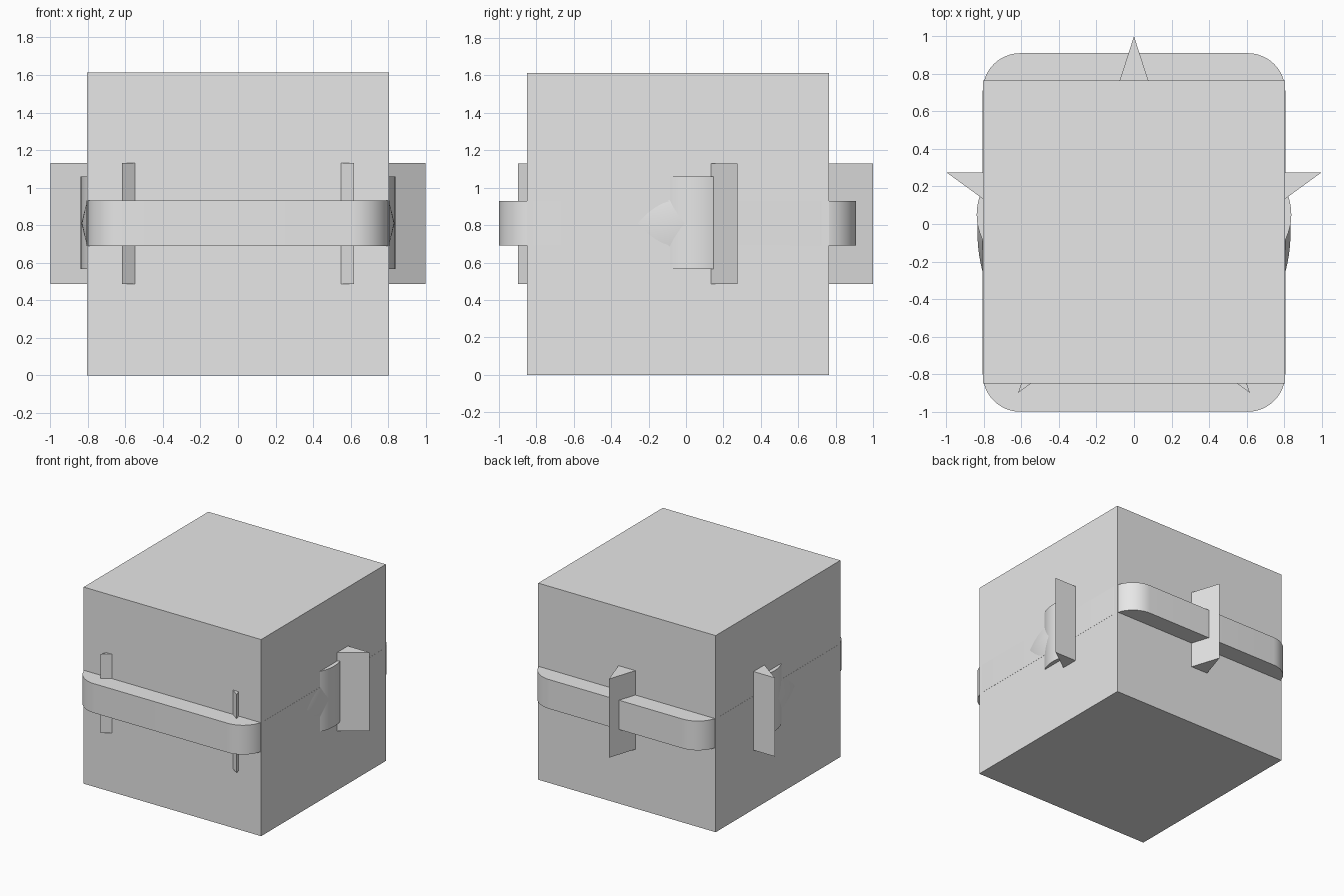
import bpy, bmesh
from math import sin, cos, pi, radians

if "Cube" in bpy.data.objects:
    bpy.data.objects.remove(bpy.data.objects["Cube"], do_unlink=True)

grey = bpy.data.materials.new("plain_grey")
grey.use_nodes = True
color = (0.8, 0.8, 0.8, 1)
grey.diffuse_color = color
grey.node_tree.nodes["Principled BSDF"].inputs["Base Color"].default_value = color

MID_Y = -0.045


def finish(name, bm, smooth=False):
    bmesh.ops.recalc_face_normals(bm, faces=bm.faces)
    mesh = bpy.data.meshes.new(name)
    bm.to_mesh(mesh)
    bm.free()
    mesh.materials.append(grey)
    obj = bpy.data.objects.new(name, mesh)
    bpy.context.collection.objects.link(obj)
    if smooth:
        bpy.ops.object.select_all(action='DESELECT')
        obj.select_set(True)
        bpy.context.view_layer.objects.active = obj
        bpy.ops.object.shade_smooth_by_angle(angle=radians(30))
    return obj


def prism(name, outline, low, high, smooth=False):
    """Upright prism from an (x, y) outline."""
    bm = bmesh.new()
    face = bm.faces.new([bm.verts.new((x, y, low)) for x, y in outline])
    top = bmesh.ops.extrude_face_region(bm, geom=[face])["geom"]
    verts = [v for v in top if isinstance(v, bmesh.types.BMVert)]
    bmesh.ops.translate(bm, verts=verts, vec=(0, 0, high - low))
    return finish(name, bm, smooth)


def circle(cx, cy, rx, ry, count):
    return [(cx + rx * cos(2 * pi * i / count), cy + ry * sin(2 * pi * i / count))
            for i in range(count)]


# Main block
prism("block", [(-.805, -.85), (.805, -.85), (.805, .765), (-.805, .765)], 0, 1.612)

# Rounded band around the middle
band = []
corners = [(1, 1), (-1, 1), (-1, -1), (1, -1)]
for quarter, (sx, sy) in enumerate(corners):
    for step in range(13):
        a = (quarter + step / 12) * pi / 2
        band.append((sx * .606 + .2 * cos(a), MID_Y + sy * .755 + .2 * sin(a)))
prism("rounded_band", band, .69, .93, True)

# Five-pointed star whose tips pierce the walls
star = []
for i in range(10):
    r = 1.05 if i % 2 == 0 else 1.05 * .382
    a = pi / 2 + i * pi / 5
    star.append((r * cos(a), -.05 + r * sin(a)))
prism("star", star, .485, 1.13)

# Rounded lobes bulging through both side walls
for side, label in ((1, "left"), (-1, "right")):
    prism(label + "_lobe", circle(side * .538, .05, .3, .3, 96), .565, 1.06, True)

# Ridged disc that just breaks the side walls
bm = bmesh.new()
rings = []
for shrink, z in ((.045, .61), (0, .81), (.045, 1.01)):
    rings.append([bm.verts.new((x, y, z)) for x, y in
                  circle(0, MID_Y, .834 - shrink, .828 - shrink, 128)])
for a, b in zip(rings, rings[1:]):
    for i in range(len(a)):
        j = (i + 1) % len(a)
        bm.faces.new((a[i], a[j], b[j], b[i]))
bm.faces.new(rings[0])
bm.faces.new(rings[-1])
finish("ridged_disc", bm, True)
